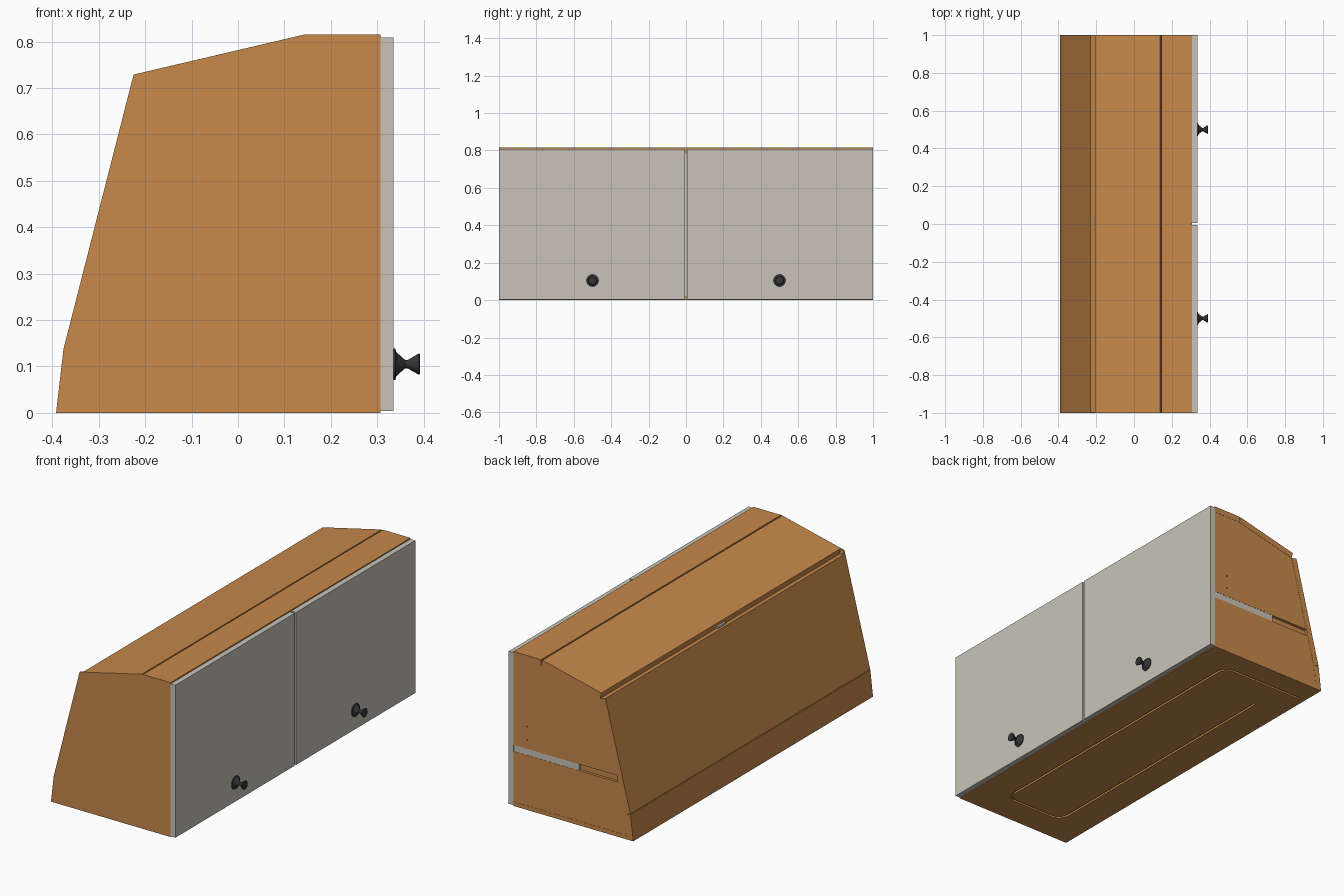
import bpy, bmesh, math
from mathutils import Vector

if "Cube" in bpy.data.objects:
    bpy.data.objects.remove(bpy.data.objects["Cube"])


def material(name, col):
    m = bpy.data.materials.new(name)
    m.diffuse_color = (*col, 1)
    m.use_nodes = True
    m.node_tree.nodes["Principled BSDF"].inputs["Base Color"].default_value = m.diffuse_color
    return m


WOOD = material("warm_wood", (0.57, 0.25, 0.07))
GREY = material("warm_grey", (0.58, 0.55, 0.48))
DARK = material("dark_metal", (0.035, 0.035, 0.038))


def make(name, bm, mat):
    bmesh.ops.recalc_face_normals(bm, faces=bm.faces)
    me = bpy.data.meshes.new(name)
    bm.to_mesh(me)
    bm.free()
    ob = bpy.data.objects.new(name, me)
    bpy.context.collection.objects.link(ob)
    if mat:
        me.materials.append(mat)
    return ob


def solid(name, pts, move, mat):
    """Extrude a flat polygon of 3D points along a vector."""
    bm = bmesh.new()
    f = bm.faces.new([bm.verts.new(p) for p in pts])
    r = bmesh.ops.extrude_face_region(bm, geom=[f])
    bmesh.ops.translate(bm, vec=move, verts=[v for v in r["geom"] if isinstance(v, bmesh.types.BMVert)])
    return make(name, bm, mat)


def prism(name, xz, y0, y1, mat):
    return solid(name, [(p[0], y0, p[1]) for p in xz], (0, y1 - y0, 0), mat)


def box(name, x0, x1, y0, y1, z0, z1, mat):
    return prism(name, [(x0, z0), (x1, z0), (x1, z1), (x0, z1)], y0, y1, mat)


def cut(ob, cutter):
    mod = ob.modifiers.new("cut", 'BOOLEAN')
    mod.operation, mod.solver, mod.object = 'DIFFERENCE', 'EXACT', cutter
    bpy.context.view_layer.objects.active = ob
    bpy.ops.object.modifier_apply(modifier=mod.name)
    bpy.data.objects.remove(cutter)


# Cabinet outline (x, z) up the back and over the top, and its inner offset
T, TB, FRONT = 0.032, 0.022, 0.307
outer = [Vector(p) for p in [(-0.392, 0), (-0.376, 0.138), (-0.225, 0.729), (0.142, 0.815), (FRONT, 0.815)]]
dirs = [(b - a).normalized() for a, b in zip(outer, outer[1:])]
norms = [Vector((d.y, -d.x)) for d in dirs]
inner = [outer[0] + Vector((T / norms[0].x, 0))]
for i in range(1, 4):
    half = (norms[i - 1] + norms[i]).normalized()
    inner.append(outer[i] + half * (T / half.dot(norms[i])))
inner.append(outer[4] - Vector((0, T)))
low = inner[0] + dirs[0] * (TB / dirs[0].y)

# Back and top panels with square-cut ends, leaving open seams at the bends
names = ["lower_back_panel", "main_back_panel", "sloped_top_panel", "flat_top_panel"]
for i, n in enumerate(names):
    a = outer[0] if i == 0 else inner[i] - norms[i] * T
    b = inner[i + 1] - norms[i] * T
    prism(n, [a, b, inner[i + 1], inner[i]], -0.995, 1, WOOD)

# End panels, and the thin full-profile cover on the front end
room = [low] + inner[1:] + [Vector((FRONT, TB))]
prism("front_end_panel", room, -0.995, -0.965, WOOD)
prism("front_end_cover", outer + [Vector((FRONT, 0))], -1, -0.995, WOOD)
rear = prism("rear_end_panel", room, 0.968, 0.999, WOOD)
cut(rear, box("slot_cutter", -0.30, 0.4, 0.985, 1.1, 0.288, 0.322, None))
for z in (0.37, 0.44):
    cut(rear, box("hole_cutter", 0.222, 0.228, 0.99, 1.1, z - 0.003, z + 0.003, None))

# Shelf edge in the slot, shelf and centre divider
box("shelf_edge", -0.075, 0.305, 0.985, 0.998, 0.288, 0.322, GREY)
box("shelf", -0.29, 0.28, -0.965, 0.968, 0.288, 0.32, GREY)
prism("centre_divider", room[:-2] + [Vector((0.304, inner[4].y)), Vector((0.304, TB))], -0.03, 0.035, GREY)
c = inner[2]
box("divider_tab", c.x - 0.013, c.x + 0.002, -0.03, 0.035, c.y - 0.01, c.y + 0.014, GREY)

# Bottom panel with a rounded channel underneath
bottom = prism("bottom_panel", [inner[0], (FRONT, 0), (FRONT, TB), low], -0.995, 1, WOOD)
corners = [Vector(p) for p in [(-0.37, 0.87), (0.13, 0.87), (0.13, -0.84), (-0.22, -0.84), (-0.22, 0.68)]]
R, path = 0.06, [corners[0]]
for p, q, r in zip(corners, corners[1:], corners[2:]):
    u, v = (p - q).normalized(), (r - q).normalized()
    mid = q + (u + v) * R
    for k in range(9):
        t = k * math.pi / 16
        path.append(mid - v * R * math.cos(t) - u * R * math.sin(t))
path.append(corners[-1])
left, right = [], []
for i, p in enumerate(path):
    d = (path[min(i + 1, len(path) - 1)] - path[max(i - 1, 0)]).normalized()
    s = Vector((-d.y, d.x)) * 0.006
    left.append(p + s)
    right.append(p - s)
ring = left + right[::-1]
cut(bottom, solid("channel_cutter", [(p.x, p.y, -0.01) for p in ring], (0, 0, 0.02), None))

# Doors and turned knobs
profile = [(0.334, 0), (0.334, 0.034), (0.339, 0.034), (0.341, 0.026), (0.351, 0.017), (0.360, 0.009),
           (0.366, 0.009), (0.374, 0.014), (0.390, 0.023), (0.392, 0.021), (0.392, 0)]
for side, y0, y1 in (("front", -1, -0.006), ("rear", 0.006, 1)):
    box(side + "_door", FRONT, 0.335, y0, y1, 0.004, 0.809, GREY)
    y = -0.5 if side == "front" else 0.5
    bm = bmesh.new()
    vs = [bm.verts.new((x, y, 0.105 + r)) for x, r in profile]
    es = [bm.edges.new(e) for e in zip(vs, vs[1:])]
    bmesh.ops.spin(bm, geom=vs + es, cent=(0, y, 0.105), axis=(1, 0, 0), angle=math.tau, steps=32)
    bmesh.ops.remove_doubles(bm, verts=bm.verts, dist=1e-5)
    knob = make(side + "_knob", bm, DARK)
    bpy.ops.object.select_all(action='DESELECT')
    knob.select_set(True)
    bpy.context.view_layer.objects.active = knob
    bpy.ops.object.shade_smooth_by_angle(angle=math.radians(30))
